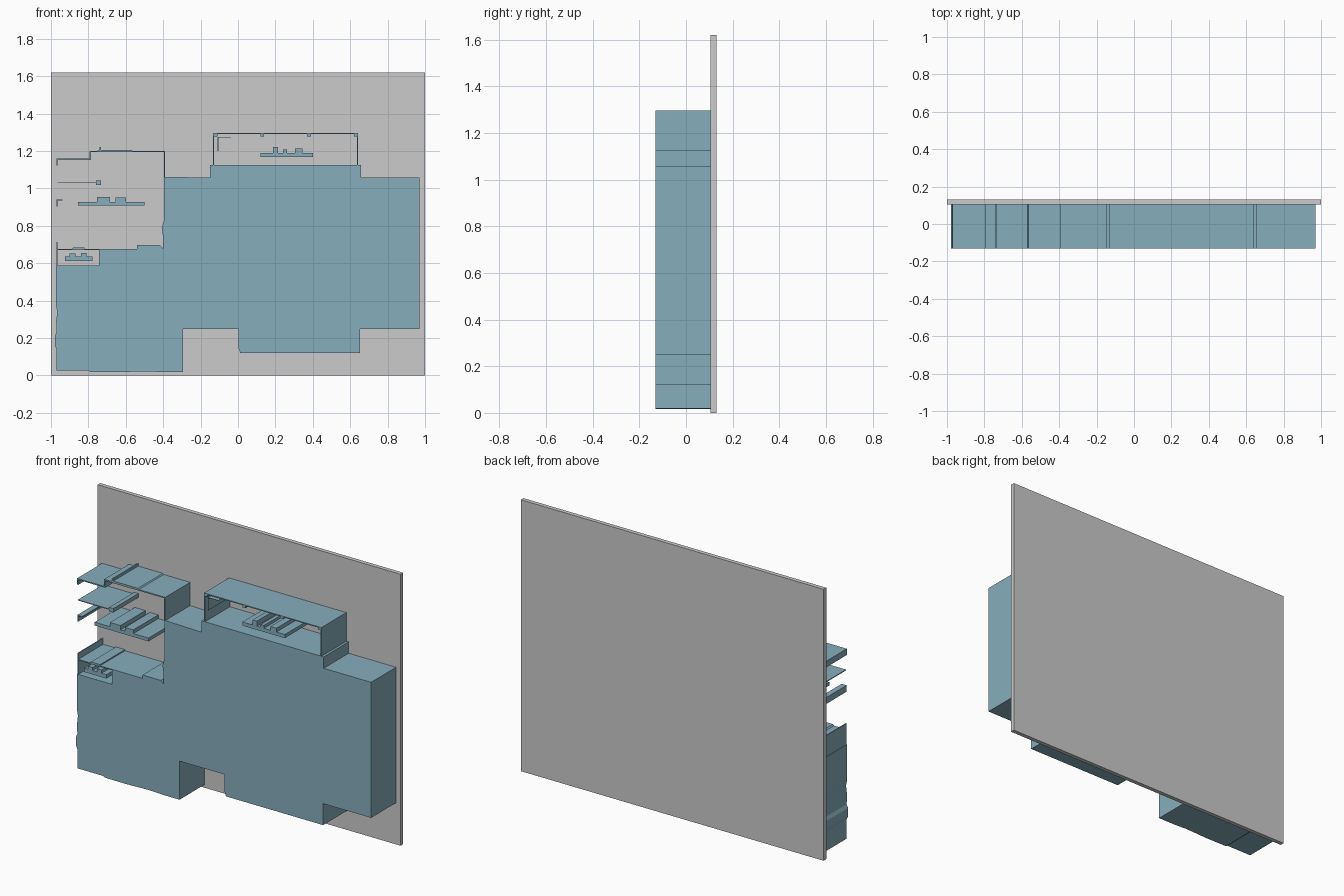
import bpy
import bmesh

FRONT, BACK = -0.13, 0.105

blue = bpy.data.materials.new("plan_blue")
blue.diffuse_color = (0.24, 0.42, 0.50, 1)


def extrude(name, profile, y0=FRONT, y1=BACK, mat=blue):
    """Extrude an (x, z) outline, counter-clockwise from the front, along y."""
    bm = bmesh.new()
    a = [bm.verts.new((x, y0, z)) for x, z in profile]
    b = [bm.verts.new((x, y1, z)) for x, z in profile]
    bm.faces.new(a)
    bm.faces.new(b[::-1])
    n = len(a)
    for i in range(n):
        j = (i + 1) % n
        bm.faces.new((a[j], a[i], b[i], b[j]))
    bmesh.ops.recalc_face_normals(bm, faces=bm.faces)
    me = bpy.data.meshes.new(name)
    bm.to_mesh(me)
    bm.free()
    ob = bpy.data.objects.new(name, me)
    bpy.context.collection.objects.link(ob)
    if mat:
        me.materials.append(mat)
    return ob


def block(name, x0, x1, z0, z1, **kw):
    return extrude(name, [(x0, z0), (x1, z0), (x1, z1), (x0, z1)], **kw)


def wall(name, path, t=0.006):
    """Thin axis-aligned wall following an (x, z) path."""
    h = t / 2
    for i, ((xa, za), (xb, zb)) in enumerate(zip(path, path[1:])):
        block(f"{name}_{i + 1}", min(xa, xb) - h, max(xa, xb) + h,
              min(za, zb) - h, max(za, zb) + h)


def stepped_bar(name, x0, x1, z0, z1, bumps):
    """Flat bar with raised steps (left, right, top), listed left to right."""
    top = [(x0, z1)]
    for l, r, z in bumps:
        top += [(l, z1), (l, z), (r, z), (r, z1)]
    top.append((x1, z1))
    extrude(name, [(x0, z0), (x1, z0)] + top[::-1])


# Backing plate
block("backing_plate", -1, 1, 0, 1.62, y0=BACK, y1=0.13, mat=None)

# Main floor area
extrude("floor_area", [
    (-0.97, 0.025), (-0.80, 0.025), (-0.79, 0.018), (-0.65, 0.017), (-0.50, 0.022),
    (-0.40, 0.018), (-0.295, 0.018), (-0.295, 0.248), (0.003, 0.248),
    (0.003, 0.145), (0.012, 0.12), (0.653, 0.12), (0.653, 0.248), (0.97, 0.248),
    (0.97, 1.057), (0.657, 1.057), (0.657, 1.125), (-0.15, 1.125), (-0.15, 1.057),
    (-0.395, 1.062), (-0.395, 0.83), (-0.408, 0.79), (-0.40, 0.74), (-0.40, 0.677),
    (-0.742, 0.677), (-0.742, 0.587), (-0.972, 0.587), (-0.972, 0.37),
    (-0.966, 0.34), (-0.972, 0.29), (-0.97, 0.23), (-0.979, 0.21), (-0.979, 0.16),
    (-0.97, 0.14)])

# Walls of the upper right room, with the inner corner trim and ceiling studs
wall("upper_room_wall", [(-0.13, 1.125), (-0.13, 1.293), (0.639, 1.293), (0.639, 1.125)])
wall("upper_room_trim", [(-0.107, 1.20), (-0.107, 1.274), (-0.04, 1.274)], 0.003)
for x in (-0.12, 0.13, 0.38, 0.63):
    block("ceiling_stud", x - 0.01, x + 0.01, 1.278, 1.292)

# Walls of the left room
wall("left_room_wall", [(-0.393, 1.06), (-0.393, 1.197), (-0.79, 1.197),
                        (-0.79, 1.155), (-0.968, 1.155), (-0.968, 1.125)], 0.007)
block("roof_fin", -0.74, -0.732, 1.197, 1.22)
extrude("roof_ridge", [(-0.76, 1.197), (-0.56, 1.197), (-0.57, 1.206), (-0.74, 1.206)])
wall("partition_shelf", [(-0.963, 1.03), (-0.75, 1.03)], 0.005)
block("partition_end", -0.76, -0.732, 1.018, 1.042)
wall("left_bracket", [(-0.967, 0.905), (-0.967, 0.937), (-0.94, 0.937)])
extrude("floor_step", [(-0.54, 0.677), (-0.40, 0.677), (-0.418, 0.697), (-0.54, 0.697)])

# Walls of the small closet
wall("closet_wall", [(-0.967, 0.587), (-0.967, 0.71)])
wall("closet_top", [(-0.967, 0.674), (-0.742, 0.674)])
extrude("closet_ridge", [(-0.89, 0.674), (-0.82, 0.674), (-0.82, 0.684), (-0.88, 0.684)])

# Stepped bars inside the rooms
stepped_bar("upper_room_bar", 0.12, 0.40, 1.168, 1.19,
            [(0.187, 0.215, 1.22), (0.24, 0.262, 1.207), (0.305, 0.345, 1.213)])
stepped_bar("left_room_bar", -0.855, -0.50, 0.908, 0.928,
            [(-0.755, -0.685, 0.953), (-0.655, -0.60, 0.95)])
stepped_bar("closet_bar", -0.925, -0.778, 0.612, 0.635,
            [(-0.90, -0.87, 0.653), (-0.84, -0.81, 0.655)])
